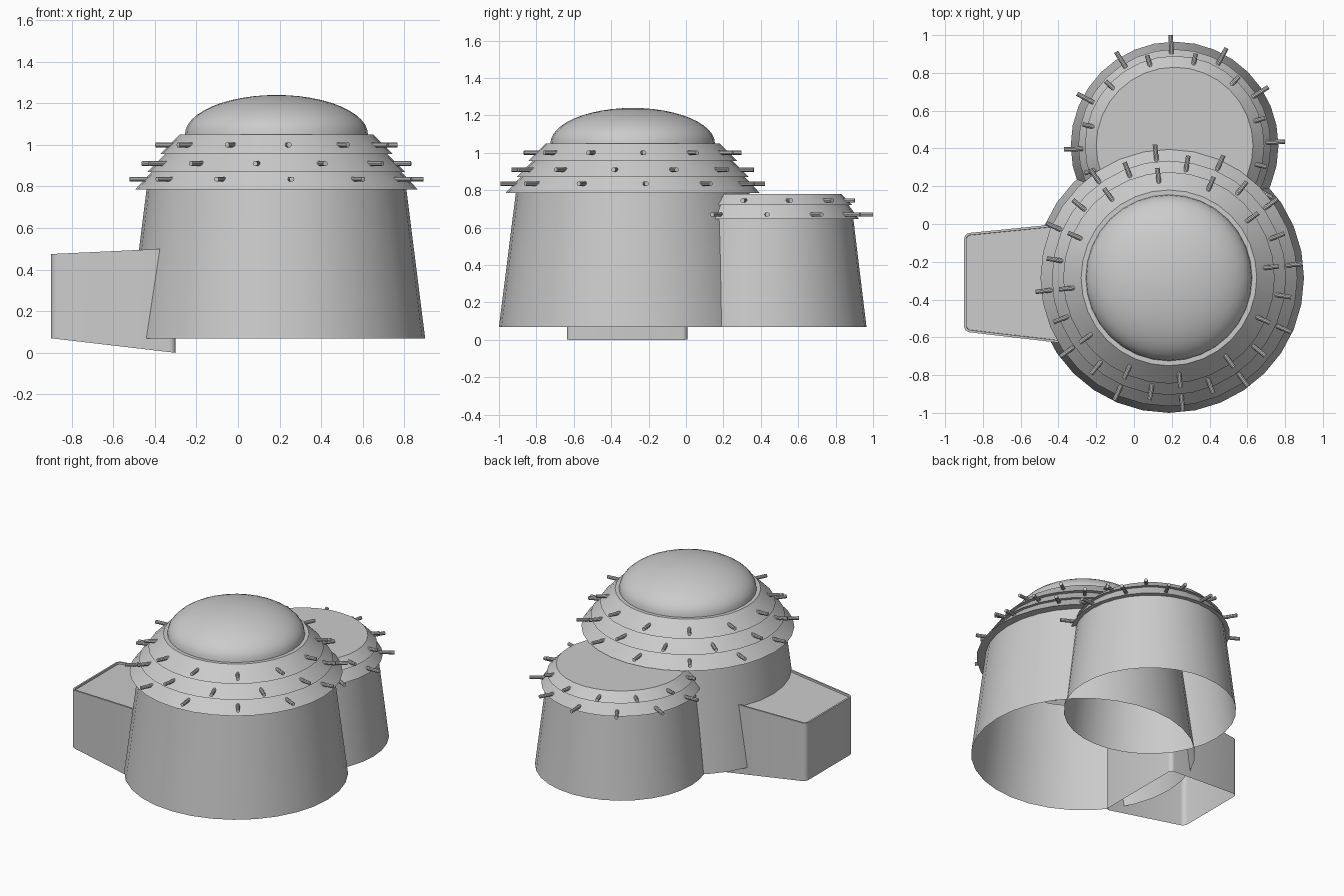
import bpy, bmesh, math
from mathutils import Matrix, Vector

cube = bpy.data.objects.get("Cube")
if cube:
    bpy.data.objects.remove(cube, do_unlink=True)

plaster = bpy.data.materials.new("plain_grey")
plaster.use_nodes = True
grey = (0.6, 0.6, 0.6, 1)
plaster.diffuse_color = grey
plaster.node_tree.nodes["Principled BSDF"].inputs["Base Color"].default_value = grey

SIDES = 32
MAIN = (0.185, -0.285)
REAR = (0.215, 0.415)


def finish(name, bm, centre=(0, 0)):
    mesh = bpy.data.meshes.new(name)
    bm.to_mesh(mesh)
    bm.free()
    mesh.materials.append(plaster)
    obj = bpy.data.objects.new(name, mesh)
    obj.location = (*centre, 0)
    bpy.context.collection.objects.link(obj)
    bpy.ops.object.select_all(action='DESELECT')
    obj.select_set(True)
    bpy.context.view_layer.objects.active = obj
    bpy.ops.object.shade_smooth_by_angle(angle=math.radians(30))
    return obj


def lathe(name, centre, profile):
    """Turn (radius, height) points, listed bottom to top, around the vertical."""
    bm = bmesh.new()
    verts = [bm.verts.new((r, 0, z)) for r, z in profile]
    edges = [bm.edges.new(pair) for pair in zip(verts, verts[1:])]
    bmesh.ops.spin(bm, geom=verts + edges, cent=(0, 0, 0), axis=(0, 0, 1),
                   angle=math.tau, steps=SIDES, use_merge=False)
    bmesh.ops.remove_doubles(bm, verts=bm.verts, dist=1e-4)
    for f in bm.faces:
        f.normal_update()
    # point the faces outward
    probe = sum(f.normal.dot(Vector((f.calc_center_median().x,
                f.calc_center_median().y, 0.3))) for f in bm.faces)
    if probe < 0:
        bmesh.ops.reverse_faces(bm, faces=bm.faces)
    return finish(name, bm, centre)


def beam_ring(name, centre, rows):
    """Rows of (inner radius, outer radius, height, first angle)."""
    bm = bmesh.new()
    for inner, outer, z, start in rows:
        for i in range(12):
            turn = Matrix.Rotation(math.radians(start + 30 * i), 4, 'Z')
            place = Matrix.Translation(((inner + outer) / 2, 0, z))
            tip = Matrix.Rotation(math.pi / 2, 4, 'Y')
            bmesh.ops.create_cone(bm, cap_ends=True, segments=10, radius1=0.012,
                                  radius2=0.012, depth=outer - inner,
                                  matrix=turn @ place @ tip)
    return finish(name, bm, centre)


# main hut: open-bottomed wall, stepped roof and shallow dome
lathe("main_wall", MAIN, [(0.715, 0.07), (0.625, 0.785)])
lathe("main_roof", MAIN, [(0.625, 0.785), (0.68, 0.785), (0.6, 0.87), (0.62, 0.87),
                          (0.535, 0.955), (0.56, 0.955), (0.465, 1.05), (0.43, 1.05)])
dome = [(0.44 * math.cos(a), 1.05 + 0.19 * math.sin(a))
        for a in (math.pi / 2 * i / 12 for i in range(13))]
lathe("main_dome", MAIN, dome)
beam_ring("main_roof_beams", MAIN, [(0.61, 0.71, 0.835, 6), (0.555, 0.655, 0.91, 21),
                                    (0.485, 0.585, 1.0, 6)])

# rear hut: lower wall and flat-topped stepped roof
lathe("rear_wall", REAR, [(0.55, 0.07), (0.48, 0.645)])
lathe("rear_roof", REAR, [(0.48, 0.645), (0.51, 0.645), (0.455, 0.72), (0.475, 0.72),
                          (0.415, 0.78), (0, 0.78)])
beam_ring("rear_roof_beams", REAR, [(0.485, 0.585, 0.67, 2), (0.41, 0.5, 0.745, 17)])

# side annex: tapered box with rounded corners, open below, sunken top
bm = bmesh.new()
plan = [(-0.3, 0.01, 0.0, 0.503), (-0.9, -0.05, 0.07, 0.475),
        (-0.9, -0.57, 0.07, 0.475), (-0.3, -0.64, 0.0, 0.503)]
low = [bm.verts.new((x, y, z)) for x, y, z, _ in plan]
high = [bm.verts.new((x, y, z)) for x, y, _, z in plan]
floor = bm.faces.new(low[::-1])
bm.faces.new(high)
for i in range(4):
    j = (i + 1) % 4
    bm.faces.new((low[i], low[j], high[j], high[i]))
uprights = [e for e in bm.edges if {v in low for v in e.verts} == {True, False}]
bmesh.ops.bevel(bm, geom=uprights, offset=0.03, segments=4, profile=0.5, affect='EDGES')
bmesh.ops.recalc_face_normals(bm, faces=bm.faces)
bmesh.ops.delete(bm, geom=[f for f in bm.faces if f.normal.z < -0.9], context='FACES')
top = [f for f in bm.faces if f.normal.z > 0.9]
bmesh.ops.inset_region(bm, faces=top, thickness=0.012, depth=0)
bmesh.ops.inset_region(bm, faces=top, thickness=0.001, depth=-0.012)
finish("side_annex", bm)
